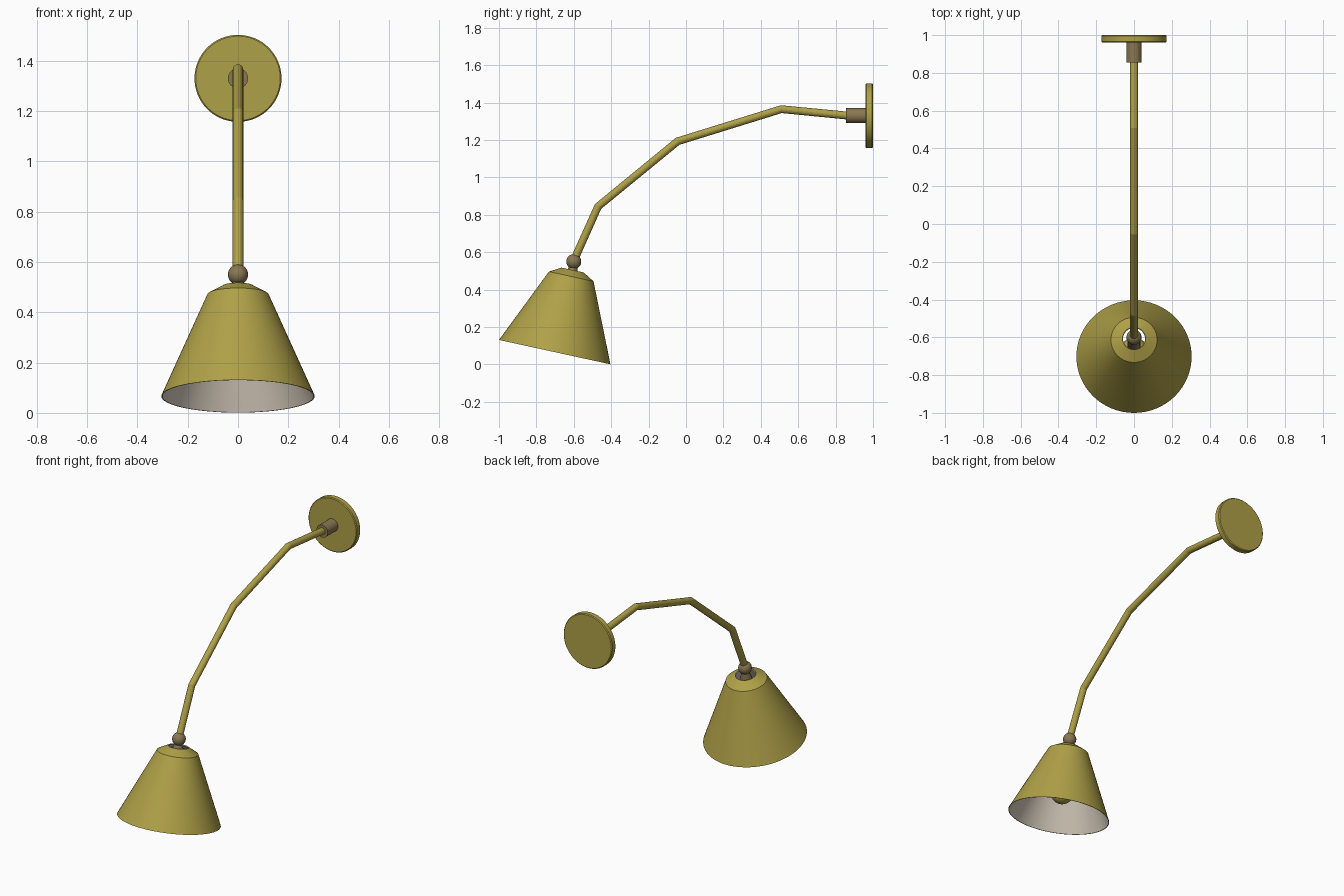
import bpy, math
from mathutils import Vector, Matrix

if "Cube" in bpy.data.objects:
    bpy.data.objects.remove(bpy.data.objects["Cube"])


def material(name, rgb):
    m = bpy.data.materials.new(name)
    m.diffuse_color = (*rgb, 1)
    m.use_nodes = True
    m.node_tree.nodes["Principled BSDF"].inputs["Base Color"].default_value = m.diffuse_color
    return m


GOLD = material("olive_gold", (0.43, 0.355, 0.064))
BRONZE = material("bronze", (0.25, 0.185, 0.085))
LINING = material("warm_white", (0.66, 0.59, 0.49))


def smooth(ob, angle=30):
    bpy.ops.object.select_all(action='DESELECT')
    ob.select_set(True)
    bpy.context.view_layer.objects.active = ob
    bpy.ops.object.shade_smooth_by_angle(angle=math.radians(angle))


def lathe(name, profile, origin, axis, mats, closed=False, inner_from=None, sides=64):
    """Spin (radius, height) points round an axis; segments from inner_from on use mats[1]."""
    rot = Vector((0, 0, 1)).rotation_difference(Vector(axis)).to_matrix().to_4x4()
    frame = Matrix.Translation(origin) @ rot
    verts, faces, rings, slots = [], [], [], []
    for r, h in profile:
        n = 1 if r == 0 else sides
        rings.append(range(len(verts), len(verts) + n))
        for i in range(n):
            a = math.tau * i / sides
            verts.append(frame @ Vector((r * math.cos(a), r * math.sin(a), h)))
    count = len(rings) if closed else len(rings) - 1
    for k in range(count):
        a, b = rings[k], rings[(k + 1) % len(rings)]
        for i in range(sides):
            j = (i + 1) % sides
            quad = [a[i % len(a)], a[j % len(a)], b[j % len(b)], b[i % len(b)]]
            faces.append(list(dict.fromkeys(quad)))
            slots.append(1 if inner_from is not None and k >= inner_from else 0)
    me = bpy.data.meshes.new(name)
    me.from_pydata(verts, [], faces)
    for m in mats:
        me.materials.append(m)
    me.polygons.foreach_set("material_index", slots)
    ob = bpy.data.objects.new(name, me)
    bpy.context.collection.objects.link(ob)
    smooth(ob)
    return ob


def ball_profile(r, centre, steps=16):
    pts = [(r * math.sin(math.pi * i / steps), centre - r * math.cos(math.pi * i / steps))
           for i in range(1, steps)]
    return [(0, centre - r)] + pts + [(0, centre + r)]


# wall plate and arm socket, pointing forward from the wall
WALL = (0, 1, 1.33)
lathe("wall_plate", [(0, 0), (0.168, 0), (0.173, 0.005), (0.173, 0.035), (0.168, 0.04), (0, 0.04)],
      WALL, (0, -1, 0), [GOLD])
lathe("arm_socket", [(0, 0.03), (0.04, 0.03), (0.04, 0.145), (0, 0.145)], WALL, (0, -1, 0), [BRONZE])

# bent arm: round tube along a polyline
path = [(0.90, 1.327), (0.51, 1.365), (-0.045, 1.193), (-0.47, 0.845), (-0.60, 0.555)]
cu = bpy.data.curves.new("arm", 'CURVE')
cu.dimensions = '3D'
cu.bevel_depth = 0.021
cu.bevel_resolution = 6
cu.use_fill_caps = True
sp = cu.splines.new('POLY')
sp.points.add(len(path) - 1)
for p, (y, z) in zip(sp.points, path):
    p.co = (0, y, z, 1)
cu.materials.append(GOLD)
arm = bpy.data.objects.new("arm", cu)
bpy.context.collection.objects.link(arm)
bpy.ops.object.select_all(action='DESELECT')
arm.select_set(True)
bpy.context.view_layer.objects.active = arm
bpy.ops.object.convert(target='MESH')
smooth(bpy.context.view_layer.objects.active, 10)

# swivel ball
lathe("swivel_ball", ball_profile(0.04, 0), (0, -0.60, 0.55), (0, 0, 1), [BRONZE], sides=32)

# tilted shade: gold outside, pale lining inside, open at the top
RIM = (0, -0.702, 0.066)
AXIS = (0, 0.2135, 0.977)
lathe("shade", [(0.305, 0), (0.122, 0.414), (0.061, 0.449), (0.058, 0.444), (0.118, 0.409), (0.301, 0)],
      RIM, AXIS, [GOLD, LINING], closed=True, inner_from=2)

# bulb holder and bulb hanging inside the shade
lathe("bulb_holder", [(0, 0.2), (0.034, 0.2), (0.034, 0.43), (0.02, 0.47), (0, 0.47)],
      RIM, AXIS, [BRONZE], sides=32)
lathe("bulb", ball_profile(0.07, 0.15), RIM, AXIS, [GOLD], sides=32)
